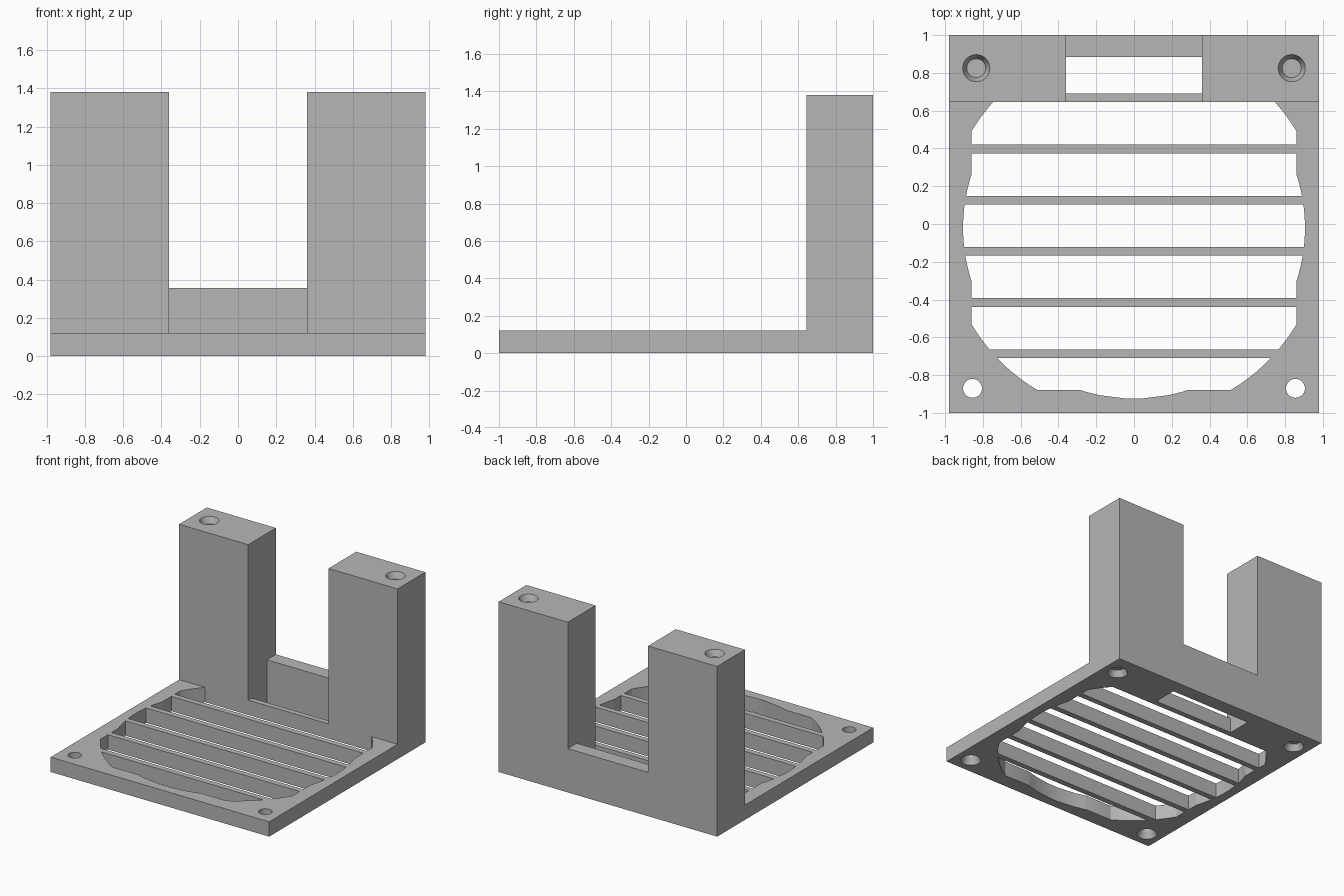
import bpy, bmesh, math
from mathutils import Vector

cube = bpy.data.objects.get("Cube")
if cube:
    bpy.data.objects.remove(cube, do_unlink=True)

grey = bpy.data.materials.new("light_grey")
grey.use_nodes = True
grey.diffuse_color = (0.47, 0.47, 0.47, 1)
grey.node_tree.nodes["Principled BSDF"].inputs["Base Color"].default_value = (0.47, 0.47, 0.47, 1)

HALF_X, PLATE, TOP = 0.98, 0.12, 1.38
FRONT, BACK = 0.645, 1.0      # depth range of the rear posts
CENTRE_Y = -0.02              # middle of the fan opening


def finish(name, bm):
    bmesh.ops.recalc_face_normals(bm, faces=bm.faces)
    mesh = bpy.data.meshes.new(name)
    bm.to_mesh(mesh)
    bm.free()
    obj = bpy.data.objects.new(name, mesh)
    bpy.context.collection.objects.link(obj)
    return obj


def prism(bm, points, offset):
    face = bm.faces.new([bm.verts.new(p) for p in points])
    out = bmesh.ops.extrude_face_region(bm, geom=[face])
    verts = [v for v in out["geom"] if isinstance(v, bmesh.types.BMVert)]
    bmesh.ops.translate(bm, verts=verts, vec=Vector(offset))


def lathe(bm, x, y, profile, sides=32):
    rings = []
    for r, z in profile:
        rings.append([bm.verts.new((x + r * math.cos(math.tau * i / sides),
                                    y + r * math.sin(math.tau * i / sides), z))
                      for i in range(sides)])
    for a, b in zip(rings, rings[1:]):
        for i in range(sides):
            j = (i + 1) % sides
            bm.faces.new((a[i], a[j], b[j], b[i]))
    bm.faces.new(rings[0])
    bm.faces.new(rings[-1])


def half_width(y):
    """Opening: a disc joined with a round-cornered square."""
    d = abs(y - CENTRE_Y)
    disc = math.sqrt(max(0, 0.905 ** 2 - d * d))
    square = min(0.86, math.sqrt(1 - d * d)) if d <= 0.86 else 0
    return max(disc, square)


def cut(target, cutter):
    mod = target.modifiers.new("cut", 'BOOLEAN')
    mod.operation = 'DIFFERENCE'
    mod.solver = 'EXACT'
    mod.object = cutter
    bpy.context.view_layer.objects.active = target
    bpy.ops.object.modifier_apply(modifier=mod.name)
    bpy.data.objects.remove(cutter, do_unlink=True)


# Plate and rear block as one L-shaped extrusion
bm = bmesh.new()
side = [(-1, 0), (BACK, 0), (BACK, TOP), (FRONT, TOP), (FRONT, PLATE), (-1, PLATE)]
prism(bm, [(-HALF_X, y, z) for y, z in side], (2 * HALF_X, 0, 0))
body = finish("fan_bracket", bm)

# Gap between the posts, leaving a low rear wall and a slot in the floor
bm = bmesh.new()
gap = [(0.6, PLATE), (0.69, PLATE), (0.69, -0.1), (0.885, -0.1),
       (0.885, 0.355), (1.1, 0.355), (1.1, 1.5), (0.6, 1.5)]
prism(bm, [(-0.36, y, z) for y, z in gap], (0.72, 0, 0))
cut(body, finish("post_gap", bm))

# Fan opening, cut as strips so that the slats stay between them
bm = bmesh.new()
breaks = [CENTRE_Y + s * d for s in (-1, 1) for d in (0.2816, 0.5103, 0.86)]
breaks.append(CENTRE_Y - 0.8601)
for k in range(6):
    high = FRONT - 0.271 * k
    low = high - 0.225 if k < 5 else CENTRE_Y - 0.904
    ys = {high + (low - high) * i / 12 for i in range(13)}
    ys |= {b for b in breaks if low < b < high}
    ys = sorted(ys)
    outline = [(half_width(y), y, -0.05) for y in ys]
    outline += [(-half_width(y), y, -0.05) for y in reversed(ys)]
    prism(bm, outline, (0, 0, 0.25))
cut(body, finish("opening", bm))

# Screw holes: countersunk through the plate, blind recesses in the posts
bm = bmesh.new()
for s in (-1, 1):
    lathe(bm, s * 0.855, -0.87, [(0.075, -0.02), (0.075, 0), (0.05, 0.05), (0.05, 0.2)])
    lathe(bm, s * 0.855, 0.83, [(0.075, -0.02), (0.075, 0), (0.05, 0.05)])
    lathe(bm, s * 0.835, 0.825, [(0.05, TOP - 0.05), (0.072, TOP), (0.072, TOP + 0.02)])
cut(body, finish("screw_holes", bm))

body.data.materials.clear()
body.data.materials.append(grey)
for poly in body.data.polygons:
    poly.material_index = 0
bpy.ops.object.select_all(action='DESELECT')
body.select_set(True)
bpy.context.view_layer.objects.active = body
bpy.ops.object.shade_smooth_by_angle(angle=math.radians(20))
